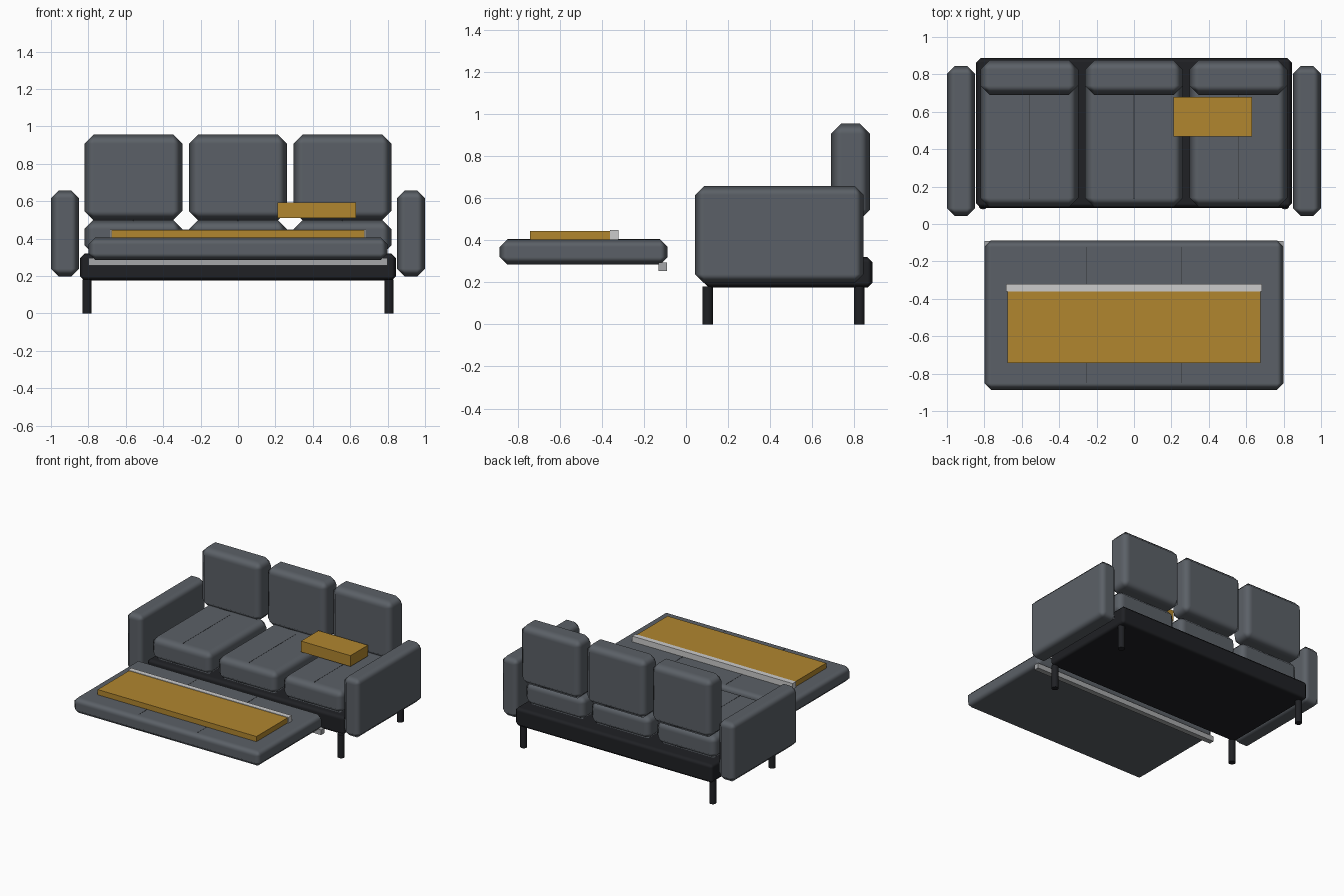
import bpy, math

if "Cube" in bpy.data.objects:
    bpy.data.objects.remove(bpy.data.objects["Cube"])


def material(name, rgb):
    m = bpy.data.materials.new(name)
    m.diffuse_color = (*rgb, 1)
    m.use_nodes = True
    m.node_tree.nodes["Principled BSDF"].inputs["Base Color"].default_value = m.diffuse_color
    return m


FABRIC = material("grey_fabric", (0.105, 0.118, 0.135))
BLACK = material("black_frame", (0.014, 0.015, 0.018))
SEAM = material("dark_seam", (0.03, 0.033, 0.038))
OCHRE = material("ochre_cloth", (0.44, 0.24, 0.028))
PALE = material("pale_hem", (0.65, 0.65, 0.62))
STEEL = material("steel", (0.38, 0.39, 0.40))


def box(name, x, y, z, mat, chamfer=0):
    """Box from (min, max) ranges, with an optional single-cut chamfer."""
    bpy.ops.mesh.primitive_cube_add(size=1, location=[sum(r) / 2 for r in (x, y, z)])
    ob = bpy.context.object
    ob.name = name
    ob.scale = [r[1] - r[0] for r in (x, y, z)]
    bpy.ops.object.transform_apply(location=False, rotation=False, scale=True)
    ob.data.materials.append(mat)
    if chamfer:
        for p in ob.data.polygons:
            p.use_smooth = True
        bev = ob.modifiers.new("chamfer", 'BEVEL')
        bev.width = chamfer
        bev.segments = 1
        bev.harden_normals = True
    return ob


# frame
box("base_frame", (-0.845, 0.845), (0.085, 0.888), (0.175, 0.32), BLACK, 0.025)

# legs and armrests, left and right
for side, s in (("left", -1), ("right", 1)):
    box(side + "_armrest", sorted((s * 0.85, s * 1.0)), (0.043, 0.845),
        (0.197, 0.658), FABRIC, 0.042)
    for end, y in (("front", 0.103), ("back", 0.825)):
        bpy.ops.mesh.primitive_cylinder_add(vertices=12, radius=0.025, depth=0.18,
                                            location=(s * 0.807, y, 0.09))
        leg = bpy.context.object
        leg.name = f"{side}_{end}_leg"
        leg.data.materials.append(BLACK)
        bpy.ops.object.shade_smooth_by_angle(angle=math.radians(40))

# seat and back cushions with a centre seam on each seat
for name, cx in (("left", -0.56), ("middle", 0), ("right", 0.558)):
    span = (cx - 0.262, cx + 0.262)
    box(name + "_seat_cushion", span, (0.09, 0.82), (0.315, 0.5), FABRIC, 0.05)
    box(name + "_seat_seam", (cx - 0.002, cx + 0.002), (0.135, 0.70), (0.495, 0.501), SEAM)
    box(name + "_back_cushion", span, (0.69, 0.876), (0.497, 0.957), FABRIC, 0.05)

# pull-out bed section with seams and a rail below its rear edge
box("pull_out_section", (-0.80, 0.80), (-0.887, -0.087), (0.285, 0.405), FABRIC, 0.036)
for name, x in (("left", -0.255), ("right", 0.253)):
    box(name + "_bed_seam", (x - 0.002, x + 0.002), (-0.85, -0.123), (0.40, 0.406), SEAM)
box("pull_out_rail", (-0.80, 0.80), (-0.13, -0.09), (0.255, 0.295), STEEL)

# blanket with folded hem, and a pillow on the seat
box("blanket", (-0.677, 0.677), (-0.742, -0.345), (0.40, 0.445), OCHRE)
box("blanket_hem", (-0.684, 0.684), (-0.362, -0.322), (0.402, 0.449), PALE)
box("folded_pillow", (0.21, 0.632), (0.468, 0.68), (0.51, 0.594), OCHRE)
